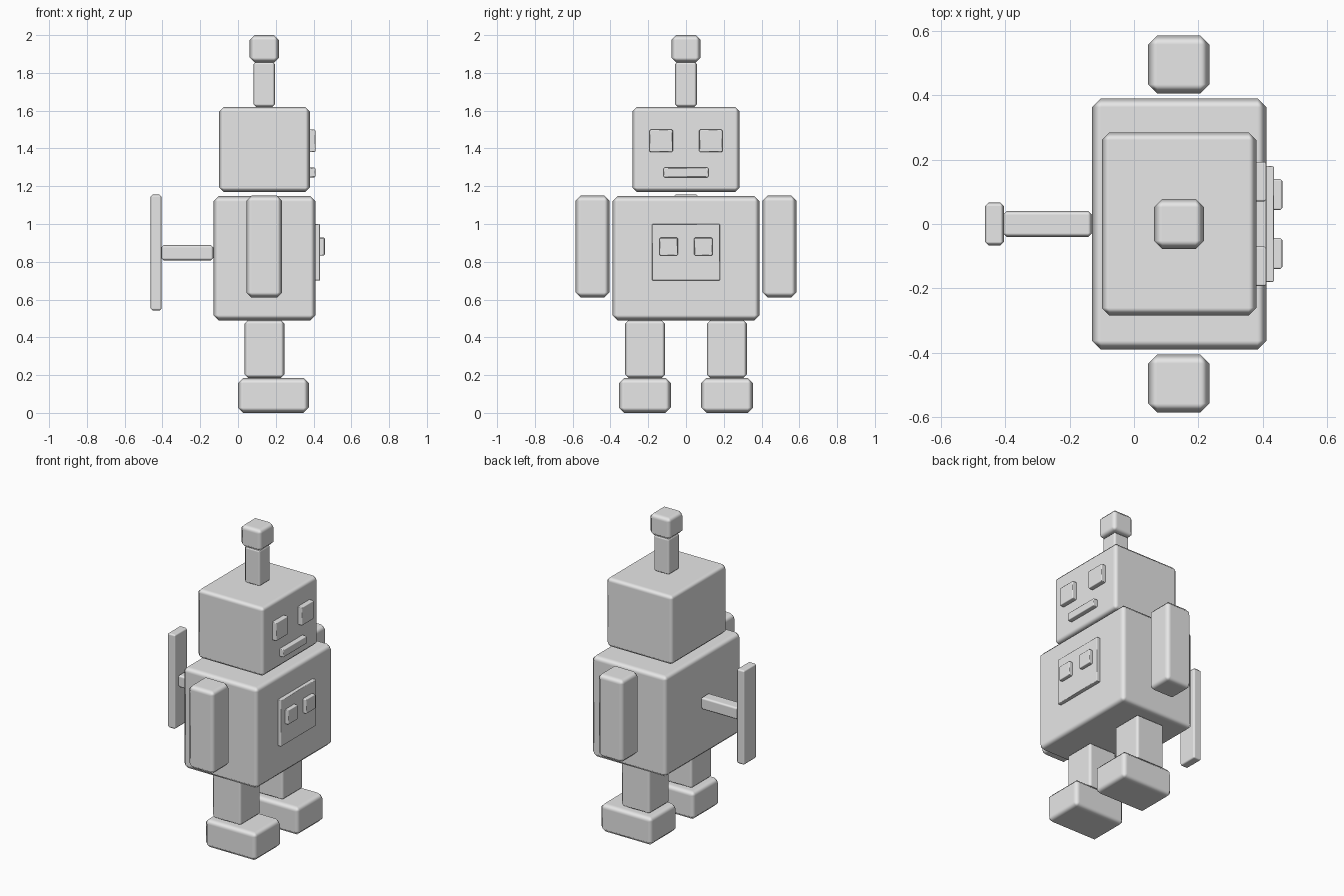
import bpy
import bmesh
from mathutils import Vector

if "Cube" in bpy.data.objects:
    bpy.data.objects.remove(bpy.data.objects["Cube"])

grey = bpy.data.materials.new("light grey")
grey.diffuse_color = (0.8, 0.8, 0.8, 1)
grey.use_nodes = True
grey.node_tree.nodes["Principled BSDF"].inputs["Base Color"].default_value = grey.diffuse_color


def box(name, x, y, z, bevel):
    """Chamfered box from (min, max) ranges, origin at its centre."""
    lo, hi = Vector((x[0], y[0], z[0])), Vector((x[1], y[1], z[1]))
    bm = bmesh.new()
    bmesh.ops.create_cube(bm, size=1)
    bmesh.ops.scale(bm, vec=hi - lo, verts=bm.verts)
    for f in bm.faces:
        f.smooth = True
    mesh = bpy.data.meshes.new(name)
    bm.to_mesh(mesh)
    bm.free()
    mesh.materials.append(grey)
    ob = bpy.data.objects.new(name, mesh)
    ob.location = (lo + hi) / 2
    bpy.context.collection.objects.link(ob)
    mod = ob.modifiers.new("Bevel", 'BEVEL')
    mod.width = bevel
    mod.segments = 1
    mod.harden_normals = True
    return ob


def pair(name, x, y, z, bevel):
    """The same box on both sides of y = 0."""
    box(name + "_left", x, y, z, bevel)
    box(name + "_right", x, (-y[1], -y[0]), z, bevel)


def centred(name, x, half_y, z, bevel):
    return box(name, x, (-half_y, half_y), z, bevel)


# Torso and head
centred("body", (-0.13, 0.411), 0.39, (0.49, 1.147), 0.028)
centred("head", (-0.10, 0.38), 0.284, (1.17, 1.62), 0.024)

# Limbs
pair("arm", (0.044, 0.234), (0.405, 0.585), (0.61, 1.15), 0.028)
pair("leg", (0.035, 0.245), (0.11, 0.322), (0.185, 0.49), 0.018)
pair("foot", (0.0, 0.375), (0.08, 0.355), (0.0, 0.185), 0.028)

# Antenna
centred("antenna_rod", (0.081, 0.197), 0.058, (1.62, 1.86), 0.015)
centred("antenna_tip", (0.062, 0.217), 0.078, (1.855, 2.0), 0.026)

# Face
pair("eye", (0.375, 0.411), (0.07, 0.193), (1.38, 1.50), 0.006)
centred("mouth", (0.375, 0.411), 0.12, (1.247, 1.298), 0.006)

# Chest panel
centred("chest_panel", (0.405, 0.435), 0.18, (0.70, 1.0), 0.004)
pair("button", (0.43, 0.46), (0.043, 0.14), (0.832, 0.928), 0.006)

# Wind-up key on the back
centred("key_shaft", (-0.407, -0.13), 0.041, (0.807, 0.888), 0.013)
centred("key_handle", (-0.463, -0.404), 0.066, (0.542, 1.155), 0.011)
